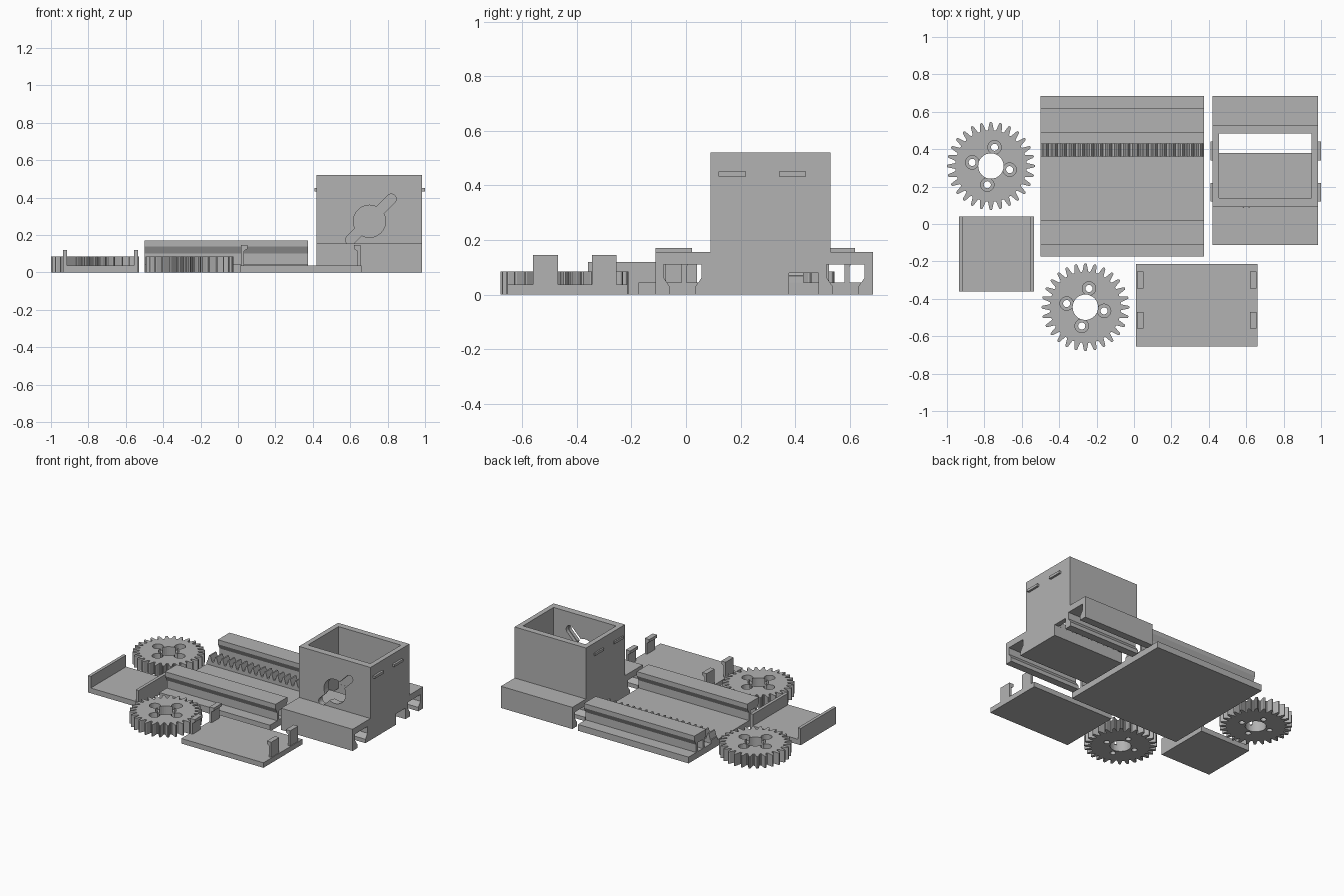
import bpy, bmesh, math
from mathutils import Vector

if "Cube" in bpy.data.objects:
    bpy.data.objects.remove(bpy.data.objects["Cube"])

GREY = bpy.data.materials.new("plain grey")
GREY.diffuse_color = (0.45, 0.45, 0.45, 1)
GREY.use_nodes = True
GREY.node_tree.nodes["Principled BSDF"].inputs["Base Color"].default_value = GREY.diffuse_color


def finish(name, bm):
    bmesh.ops.recalc_face_normals(bm, faces=bm.faces)
    me = bpy.data.meshes.new(name)
    bm.to_mesh(me)
    bm.free()
    me.materials.append(GREY)
    ob = bpy.data.objects.new(name, me)
    bpy.context.collection.objects.link(ob)
    return ob


def prism(name, pts, axis, a, b):
    """Extrude a closed 2D outline from a to b along x (pts y,z), y (pts x,z) or z (pts x,y)."""
    place = {'x': lambda p: (a, p[0], p[1]),
             'y': lambda p: (p[0], a, p[1]),
             'z': lambda p: (p[0], p[1], a)}[axis]
    step = Vector([(b - a) * (axis == c) for c in 'xyz'])
    bm = bmesh.new()
    face = bm.faces.new([bm.verts.new(place(p)) for p in pts])
    ext = bmesh.ops.extrude_face_region(bm, geom=[face], use_keep_orig=True)
    verts = [g for g in ext['geom'] if isinstance(g, bmesh.types.BMVert)]
    bmesh.ops.translate(bm, verts=verts, vec=step)
    return finish(name, bm)


def box(name, x0, x1, y0, y1, z0, z1):
    return prism(name, [(x0, y0), (x1, y0), (x1, y1), (x0, y1)], 'z', z0, z1)


def circle(cx, cy, r, n=32):
    return [(cx + r * math.cos(2 * math.pi * i / n), cy + r * math.sin(2 * math.pi * i / n))
            for i in range(n)]


def capsule(cx, cy, half, r, ang, n=10):
    pts = []
    for side in (0, 1):
        base = ang + math.pi * side
        ox, oy = cx + half * math.cos(base), cy + half * math.sin(base)
        for i in range(n + 1):
            t = base - math.pi / 2 + math.pi * i / n
            pts.append((ox + r * math.cos(t), oy + r * math.sin(t)))
    return pts


def combine(ob, other, op='DIFFERENCE'):
    mod = ob.modifiers.new("cut", 'BOOLEAN')
    mod.operation, mod.solver, mod.object = op, 'EXACT', other
    dg = bpy.context.evaluated_depsgraph_get()
    me = bpy.data.meshes.new_from_object(ob.evaluated_get(dg))
    ob.modifiers.clear()
    ob.data = me
    bpy.data.objects.remove(other)


# Gears: rounded teeth, centre bore and four counterbored screw holes
def gear(name, cx, cy, teeth=28, h=0.085):
    shape = [(-0.5, 0.190), (-0.36, 0.192), (-0.24, 0.212), (-0.15, 0.230),
             (-0.07, 0.235), (0.07, 0.235), (0.15, 0.230), (0.24, 0.212), (0.36, 0.192)]
    pts = []
    for i in range(teeth):
        for f, r in shape:
            t = 2 * math.pi * (i + f) / teeth
            pts.append((cx + r * math.cos(t), cy + r * math.sin(t)))
    ob = prism(name, pts, 'z', 0, h)
    combine(ob, prism("bore", circle(cx, cy, 0.068), 'z', -0.1, 0.2))
    for k in range(4):
        t = math.radians(79 + 90 * k)
        x, y = cx + 0.102 * math.cos(t), cy + 0.102 * math.sin(t)
        combine(ob, prism("screw", circle(x, y, 0.019, 20), 'z', -0.1, 0.2))
        combine(ob, prism("counterbore", circle(x, y, 0.036, 24), 'z', 0.045, 0.2))


gear("gear_left", -0.765, 0.31)
gear("gear_front", -0.26, -0.445)

# Cover tray with two side walls
prism("cover_tray", [(-0.935, 0), (-0.535, 0), (-0.535, 0.12), (-0.557, 0.12), (-0.557, 0.037),
                     (-0.913, 0.037), (-0.913, 0.12), (-0.935, 0.12)], 'y', -0.36, 0.04)

# Track: base plate, two hollow dovetail rails and a toothed rack
X0, X1 = -0.5, 0.375
box("track_base", X0, X1, -0.175, 0.685, 0, 0.045)
for name, c in (("front_rail", -0.045), ("back_rail", 0.5525)):
    half = [(0.046, 0.045), (0.046, 0.10), (0.0665, 0.138), (0.0665, 0.17)]
    inner = [(0.028, 0.11), (0.028, 0.045)]
    prism(name, [(c + y, z) for y, z in half] + [(c - y, z) for y, z in reversed(half)]
          + [(c - y, z) for y, z in reversed(inner)] + [(c + y, z) for y, z in inner],
          'x', X0, X1)

n = 18
pitch = (X1 - X0) / n
outline = [(X0, 0.045)]
for i in range(n):
    outline += [(X0 + pitch * (i + f), z) for f, z in
                ((0.02, 0.068), (0.14, 0.07), (0.26, 0.09), (0.40, 0.112),
                 (0.60, 0.112), (0.74, 0.09), (0.86, 0.07), (0.98, 0.068))]
outline.append((X1, 0.045))
prism("rack", outline, 'y', 0.36, 0.43)

# Clip plate with four inward hooks
box("clip_plate", 0.01, 0.66, -0.655, -0.215, 0, 0.036)
for y in (-0.56, -0.345):
    for side, s in (("left", -1), ("right", 1)):
        hook = [(0.302, 0.03), (0.32, 0.03), (0.32, 0.145), (0.285, 0.145),
                (0.285, 0.125), (0.302, 0.115)]
        prism("clip_" + side, [(0.335 + s * x, z) for x, z in hook], 'y', y, y + 0.09)

# Slider: wide carriage with a motor housing on top
slider = box("slider_housing", 0.42, 0.985, -0.112, 0.685, 0, 0.155)
combine(slider, box("tower", 0.42, 0.985, 0.09, 0.53, 0.1, 0.52), 'UNION')
for c in (-0.0125, 0.585):
    half = [(0.046, -0.05), (0.046, 0.028), (0.07, 0.062), (0.07, 0.11)]
    combine(slider, prism("slot", [(c + y, z) for y, z in half]
                          + [(c - y, z) for y, z in reversed(half)], 'x', 0.3, 1.1))
combine(slider, box("rack_channel", 0.3, 1.1, 0.378, 0.485, -0.1, 0.078))
combine(slider, box("cavity", 0.455, 0.95, 0.14, 0.485, 0.11, 0.7))
combine(slider, box("gear_gap", 0.455, 0.95, 0.3785, 0.4845, 0.05, 0.2))
# Round opening and slanted slot through the front wall
ang = math.radians(45)
combine(slider, prism("round_hole", circle(0.703, 0.273, 0.086, 40), 'y', 0.0, 0.16))
combine(slider, prism("slot_recess", capsule(0.71, 0.283, 0.155, 0.031, ang), 'y', 0.115, 0.16))
combine(slider, prism("slot_through", capsule(0.71, 0.283, 0.155, 0.026, ang), 'y', 0.087, 0.13))

# Latch pegs on both sides of the housing
for x0, x1 in ((0.41, 0.425), (0.98, 1.0)):
    for y in (0.12, 0.34):
        box("latch_peg", x0, x1, y, y + 0.1, 0.432, 0.45)
